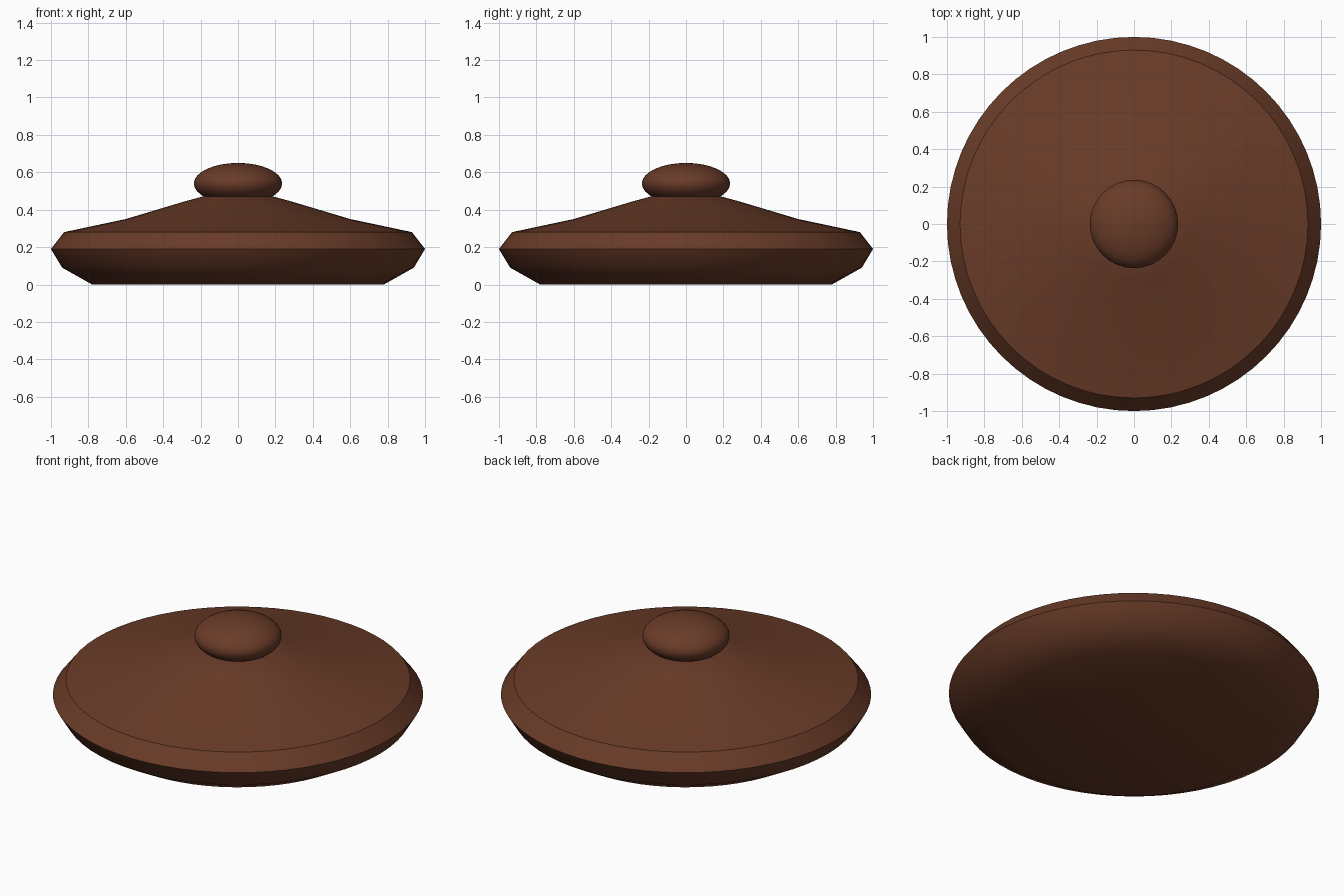
import bpy, bmesh, math

if "Cube" in bpy.data.objects:
    bpy.data.objects.remove(bpy.data.objects["Cube"])

clay = bpy.data.materials.new("brown_clay")
clay.diffuse_color = (0.142, 0.044, 0.021, 1.0)
clay.use_nodes = True
clay.node_tree.nodes["Principled BSDF"].inputs["Base Color"].default_value = clay.diffuse_color


def lathe(name, profile, segments=64, smooth_angle=40):
    """Spin an (r, z) profile around z; points with r = 0 become poles."""
    bm = bmesh.new()
    verts = [bm.verts.new((r, 0, z)) for r, z in profile]
    edges = [bm.edges.new(pair) for pair in zip(verts, verts[1:])]
    bmesh.ops.spin(bm, geom=verts + edges, cent=(0, 0, 0), axis=(0, 0, 1),
                   angle=2 * math.pi, steps=segments, use_duplicate=False)
    bmesh.ops.remove_doubles(bm, verts=bm.verts[:], dist=0.0005)
    bmesh.ops.recalc_face_normals(bm, faces=bm.faces[:])
    mesh = bpy.data.meshes.new(name)
    bm.to_mesh(mesh)
    bm.free()
    mesh.materials.append(clay)
    obj = bpy.data.objects.new(name, mesh)
    bpy.context.collection.objects.link(obj)
    bpy.ops.object.select_all(action='DESELECT')
    obj.select_set(True)
    bpy.context.view_layer.objects.active = obj
    bpy.ops.object.shade_smooth_by_angle(angle=math.radians(smooth_angle))
    return obj


# Lid: flat base, flared skirt, bevelled rim and sloping top
lathe("lid", [(0, 0), (0.78, 0), (0.94, 0.09), (1.0, 0.19), (0.93, 0.28),
              (0.60, 0.35), (0.30, 0.44), (0.19, 0.47), (0, 0.475)])

# Knob: squashed ball sunk slightly into the lid
rings = 16
lathe("knob", [(0.236 * math.sin(math.pi * i / rings),
                0.54 - 0.11 * math.cos(math.pi * i / rings))
               for i in range(rings + 1)], segments=32)
